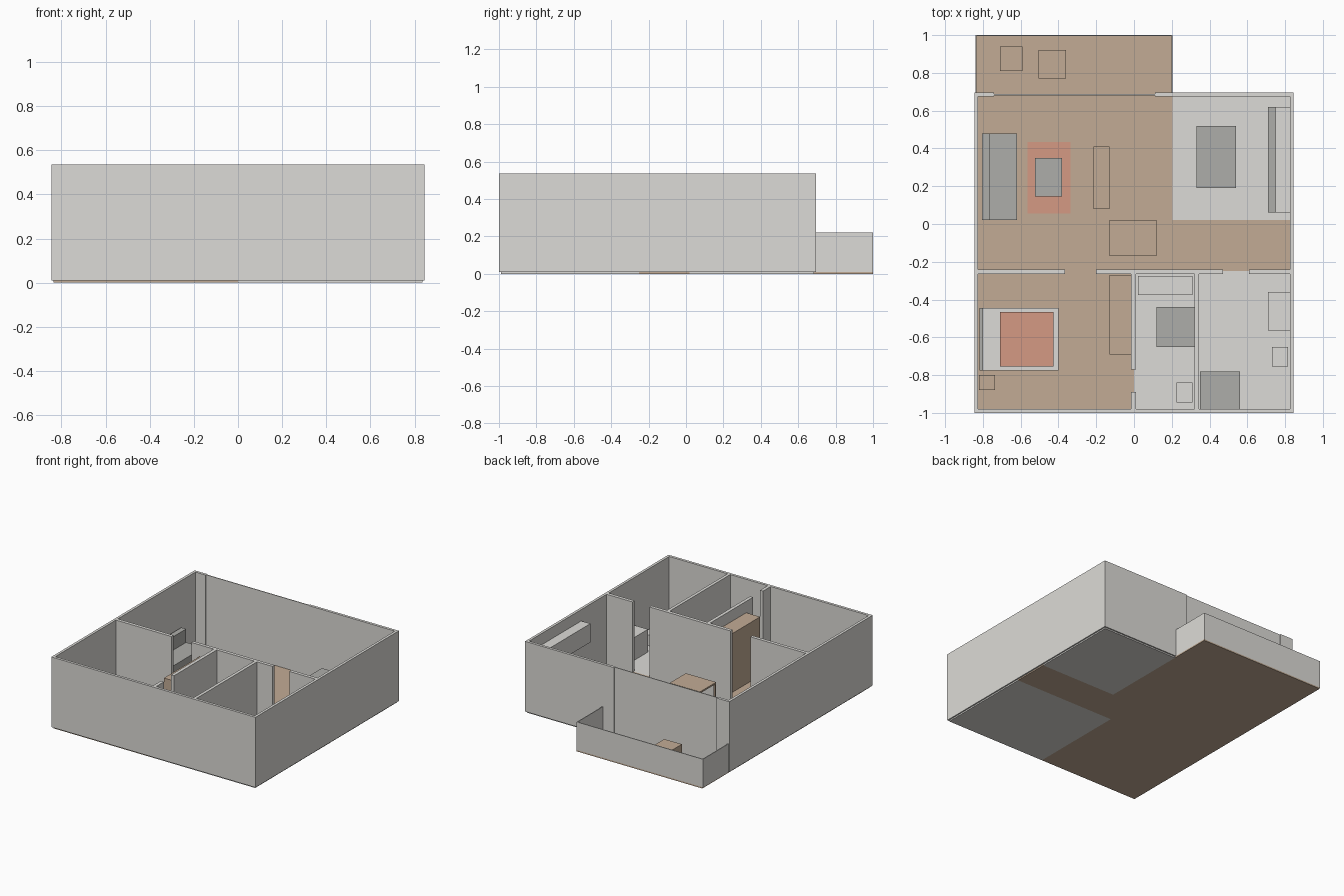
import bpy
import bmesh

cube = bpy.data.objects.get("Cube")
if cube:
    bpy.data.objects.remove(cube, do_unlink=True)


def material(name, colour):
    m = bpy.data.materials.new(name)
    m.use_nodes = True
    m.diffuse_color = (*colour, 1)
    bsdf = next(n for n in m.node_tree.nodes if n.type == "BSDF_PRINCIPLED")
    bsdf.inputs["Base Color"].default_value = (*colour, 1)
    bsdf.inputs["Roughness"].default_value = 0.8
    return m


white = material("off_white", (0.72, 0.71, 0.68))
grey = material("mid_grey", (0.42, 0.42, 0.40))
wood = material("wood_brown", (0.54, 0.41, 0.30))
red = material("terracotta", (0.66, 0.32, 0.23))


def boxes(name, mat, *spans):
    """One object made of boxes, each given as x, y and z ranges."""
    bm = bmesh.new()
    for x0, x1, y0, y1, z0, z1 in spans:
        vs = bmesh.ops.create_cube(bm, size=1)["verts"]
        for v in vs:
            v.co = (x1 if v.co.x > 0 else x0,
                    y1 if v.co.y > 0 else y0,
                    z1 if v.co.z > 0 else z0)
    mesh = bpy.data.meshes.new(name)
    bm.to_mesh(mesh)
    bm.free()
    mesh.materials.append(mat)
    ob = bpy.data.objects.new(name, mesh)
    bpy.context.collection.objects.link(ob)
    return ob


def table(name, mat, x0, x1, y0, y1, top, leg=0.012, slab=0.012):
    """A slab on four corner legs."""
    legs = [(x, x + leg, y, y + leg, F, top - slab)
            for x in (x0, x1 - leg) for y in (y0, y1 - leg)]
    boxes(name, mat, (x0, x1, y0, y1, top - slab, top), *legs)


F = 0.01      # floor level
H = 0.535     # wall top
W = 0.845     # half width of the building
T = 0.02      # outer wall thickness
B = 0.695     # back of the main building

# Floors
boxes("living_floor", wood, (-0.835, 0.205, -0.25, 1, 0, F))
boxes("hall_floor", wood, (0.205, 0.835, -0.25, 0.02, 0, F))
boxes("bedroom_floor", wood, (-0.835, 0, -0.99, -0.25, 0, F))
boxes("kitchen_floor", white, (0.205, 0.835, 0.02, 0.685, 0, F))
boxes("bathroom_floor", white, (0, 0.835, -0.99, -0.25, 0, F))

# Outer walls and the thin pane closing the balcony opening
boxes("front_wall", white, (-W, W, -1, -1 + T, F, H))
for name, x in (("right_wall", -W), ("left_wall", W - T)):
    boxes(name, white, (x, x + T, -1 + T, B - T, F, H))
boxes("back_wall", white, (-W, -0.74, B - T, B, F, H), (0.11, W, B - T, B, F, H))
boxes("balcony_pane", white, (-0.74, 0.11, 0.681, 0.687, F, H))

# Inner walls with door gaps
boxes("cross_wall", white, *[(a, b, -0.265, -0.24, F, H) for a, b in
                             ((-W + T, -0.365), (-0.2, 0.47), (0.61, W - T))])
boxes("bedroom_wall", white, (-0.015, 0.01, -0.77, -0.265, F, H),
      (-0.015, 0.01, -1 + T, -0.89, F, H))
boxes("bathroom_wall", white, (0.32, 0.343, -1 + T, -0.265, F, H))

# Balcony parapet and furniture
boxes("balcony_parapet", white, (-0.84, 0.205, 0.994, 1, F, 0.22),
      (-0.84, -0.834, B, 0.994, F, 0.22), (0.199, 0.205, B, 0.994, F, 0.22))
boxes("balcony_seat", wood, (-0.71, -0.59, 0.81, 0.94, F, 0.09))
boxes("balcony_table", wood, (-0.505, -0.36, 0.77, 0.92, F, 0.155))

# Living room
boxes("sofa", grey, (-0.805, -0.765, 0.02, 0.48, F, 0.2),
      (-0.765, -0.62, 0.02, 0.48, F, 0.1))
boxes("living_rug", red, (-0.565, -0.335, 0.055, 0.435, F, 0.014))
boxes("coffee_table", grey, (-0.525, -0.38, 0.145, 0.35, 0.014, 0.09))
boxes("media_cabinet", wood, (-0.215, -0.13, 0.08, 0.41, F, 0.11))
table("dining_table", wood, -0.13, 0.12, -0.17, 0.02, 0.16)

# Kitchen
boxes("kitchen_counter", grey, (0.71, W - T, 0.06, 0.62, F, 0.185))
boxes("upper_cabinets", white, (0.75, W - T, 0.06, 0.62, 0.31, 0.45))
boxes("kitchen_island", grey, (0.33, 0.54, 0.19, 0.52, F, 0.185))

# Bedroom
boxes("bed", white, (-0.80, -0.4, -0.775, -0.445, F, 0.11))
boxes("headboard", grey, (-0.817, -0.80, -0.775, -0.445, F, 0.23))
boxes("blanket", red, (-0.71, -0.425, -0.755, -0.465, 0.11, 0.118))
boxes("nightstand", wood, (-0.82, -0.735, -0.88, -0.8, F, 0.11))
boxes("wardrobe", wood, (-0.13, -0.015, -0.69, -0.27, F, 0.45))

# Bathrooms
boxes("private_vanity", white, (0.02, 0.31, -0.375, -0.275, F, 0.17))
boxes("private_shower_tray", grey, (0.12, 0.32, -0.65, -0.44, F, 0.03))
boxes("private_toilet", white, (0.225, 0.31, -0.945, -0.84, F, 0.09))
boxes("shared_vanity", white, (0.71, W - T, -0.565, -0.36, F, 0.18))
boxes("shared_shower_tray", grey, (0.35, 0.56, -0.98, -0.78, F, 0.03))
boxes("shared_toilet", white, (0.73, 0.815, -0.755, -0.65, F, 0.09))
